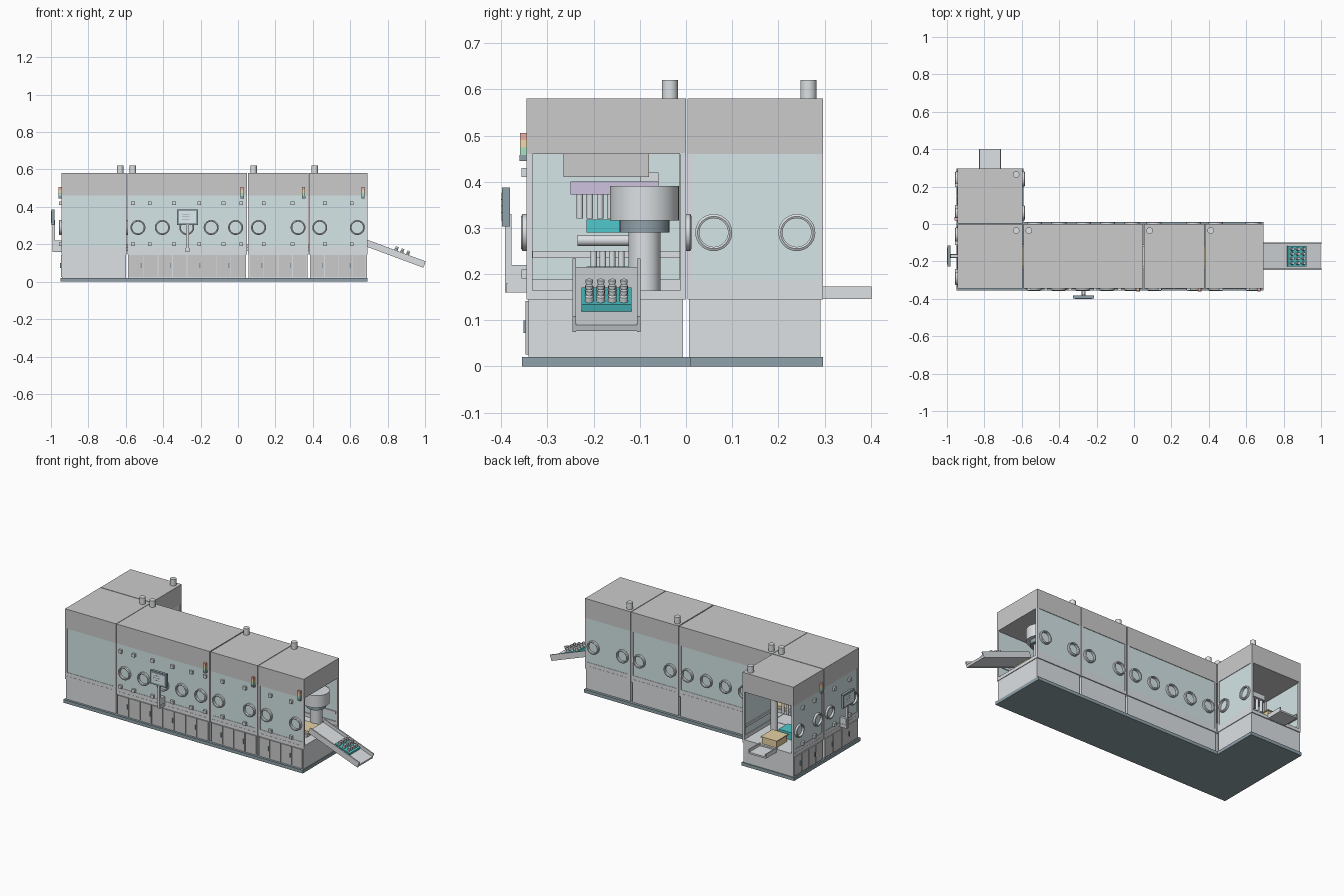
import bpy, bmesh, math
from mathutils import Matrix, Vector

if "Cube" in bpy.data.objects:
    bpy.data.objects.remove(bpy.data.objects["Cube"])

COL = {"body": (.72, .75, .77), "hood": (.66, .66, .66), "door": (.63, .63, .64),
       "glass": (.66, .79, .81), "dark": (.28, .36, .40), "teal": (.08, .58, .60),
       "tan": (.80, .64, .36), "purple": (.62, .54, .74), "screen": (.75, .85, .88),
       "red": (.85, .45, .38), "amber": (.88, .72, .40), "green": (.40, .75, .55)}
MATS = {}
I = Matrix.Identity(4)


def finish(name, bm, col):
    bmesh.ops.recalc_face_normals(bm, faces=bm.faces)
    me = bpy.data.meshes.new(name)
    bm.to_mesh(me)
    bm.free()
    ob = bpy.data.objects.new(name, me)
    bpy.context.collection.objects.link(ob)
    if col not in MATS:
        MATS[col] = bpy.data.materials.new(col)
        MATS[col].diffuse_color = (*COL[col], 1)
    me.materials.append(MATS[col])
    return ob


def box(name, x, y, z, col="body", M=I):
    """Box from (min, max) ranges in the frame M."""
    bm = bmesh.new()
    c = Vector([(a + b) / 2 for a, b in (x, y, z)])
    s = [abs(b - a) for a, b in (x, y, z)]
    bmesh.ops.create_cube(bm, size=1, matrix=M @ Matrix.Translation(c) @ Matrix.Diagonal((*s, 1)))
    return finish(name, bm, col)


def lathe(name, pts, M, col="body", n=32, closed=False):
    """Spin an (r, z) profile about the z axis of M."""
    bm = bmesh.new()
    vs = [bm.verts.new((r, 0, z)) for r, z in pts]
    es = [bm.edges.new(p) for p in zip(vs, vs[1:] + vs[:1] if closed else vs[1:])]
    bmesh.ops.spin(bm, geom=vs + es, cent=(0, 0, 0), axis=(0, 0, 1), angle=2 * math.pi, steps=n)
    bmesh.ops.remove_doubles(bm, verts=bm.verts, dist=1e-5)
    bm.transform(M)
    return finish(name, bm, col)


def cyl(name, p, r, h, col="body", M=I, n=32):
    return lathe(name, [(0, 0), (r, 0), (r, h), (0, h)], M @ Matrix.Translation(p), col, n)


def control_panel(M, u):
    box("panel_bracket", (u - .011, u + .011), (-.045, 0), (.16, .18), "body", M)
    box("panel_post", (u - .007, u + .007), (-.047, -.033), (.16, .33), "body", M)
    box("panel_gusset", (u - .009, u + .009), (-.04, 0), (.18, .22), "body", M)
    box("panel_housing", (u - .055, u + .055), (-.053, -.036), (.303, .387), "dark", M)
    box("panel_screen", (u - .045, u + .045), (-.055, -.05), (.315, .377), "screen", M)
    for z in (.332, .346, .36):
        box("screen_line", (u - .03, u + .012), (-.0555, -.05), (z, z + .003), "dark", M)


def wall(name, M, L, ports=(), doors=0, latches=(), tower=False, panel=None):
    """Glazed wall along local x, outward is local -y."""
    box(name + "_glass", (.002, L - .002), (.003, .008), (.165, .462), "glass", M)
    for a in (0, L - .013):
        box(name + "_pillar", (a, a + .013), (0, .013), (.163, .462), "body", M)
    box(name + "_lower_rail", (.013, L - .013), (.001, .013), (.163, .188), "body", M)
    box(name + "_inner_rail", (.013, L - .013), (.006, .014), (.235, .25), "body", M)
    for u in ports:
        lathe(name + "_glove_port", [(.031, -.006), (.031, .01), (.035, .012), (.040, .009), (.040, -.006)],
              M @ Matrix.Translation((u, 0, .29)) @ Matrix.Rotation(math.pi / 2, 4, 'X'), "body", 40, True)
    for u in latches:
        for z in (.20, .42):
            box(name + "_latch", (u - .01, u + .01), (-.011, .004), (z - .01, z + .01), "body", M)
    w = (L - .016) / doors if doors else 0
    for i in range(doors):
        a = .008 + i * w
        box(name + "_door", (a + .002, a + w - .002), (-.002, .006), (.026, .142), "door", M)
        if i % 2 == 0:
            box(name + "_door_handle", (a + w - .014, a + w - .007), (-.007, 0), (.072, .10), "dark", M)
    if tower:
        u = L - .025
        box("signal_base", (u - .009, u + .009), (-.015, 0), (.445, .458), "dark", M)
        for k, c in enumerate(("green", "amber", "red")):
            box("signal_" + c, (u - .008, u + .008), (-.014, 0), (.458 + k * .016, .474 + k * .016), c, M)
    if panel:
        control_panel(M, panel)


def module(name, x0, x1, y0, y1, px, py):
    """Plinth, cabinet, deck, hood and exhaust stub."""
    box(name + "_plinth", (x0 - .005, x1 + .005 if x1 < .6 else x1),
        (y0 - .01 if y0 < 0 else y0, y1 + .01 if y1 < .1 else y1), (0, .02), "dark")
    box(name + "_cabinet", (x0 + .004, x1 - .004), (y0 + .004, y1 - .006), (.02, .146))
    box(name + "_deck", (x0, x1), (y0, y1), (.145, .165))
    box(name + "_hood", (x0, x1), (y0, y1), (.46, .58), "hood")
    cyl(name + "_exhaust", (px, py, .575), .0175, .045)


# Module bodies
F, B, L0, L1 = -.345, 0, -.945, -.595
RUNS = (("filling", -.592, .047), ("transfer", .053, .376), ("outfeed", .38, .693))
module("leg", L0, L1, .003, .297, -.63, .265)
module("corner", L0, L1, F, -.001, -.63, -.035)
for n, a, b in RUNS:
    module(n, a, b, F, B, a + .03, -.035)

# Glazed walls on the long run, front and back
for n, a, b in RUNS:
    L = b - a
    long = L > .5
    ports = [.057 + i * .1305 for i in range(5)] if long else [.057, L - .055]
    lat = [.03, .12, .25, .385, .515, .61] if long else [.085, L - .085]
    wall(n + "_front", Matrix.Translation((a, F, 0)), L, ports, 8 if long else 4, lat, True, .322 if long else None)
    wall(n + "_back", Matrix.Translation((b, B, 0)) @ Matrix.Rotation(math.pi, 4, 'Z'), L, ports)

# Walls of the corner and the leg
LEFT, RIGHT = Matrix.Rotation(-math.pi / 2, 4, 'Z'), Matrix.Rotation(math.pi / 2, 4, 'Z')
wall("corner_front", Matrix.Translation((L0, F, 0)), L1 - L0)
wall("corner_left", Matrix.Translation((L0, -.001, 0)) @ LEFT, .344, (.058, .286), 4, (.1, .25), False, .17)
wall("leg_left", Matrix.Translation((L0, .297, 0)) @ LEFT, .294, (.057, .237), 4, (.09, .205), True)
wall("leg_right", Matrix.Translation((L1, .003, 0)) @ RIGHT, .294, (.057, .237))

# Sloping outfeed chute with a nest of vials
C = Matrix.Translation((.69, -.172, .212)) @ Matrix.Rotation(.355, 4, 'Y')
box("chute_floor", (-.03, .33), (-.072, .072), (-.022, -.008), "body", C)
for s in (-1, 1):
    box("chute_side", (-.03, .33), (s * .074, s * .066), (-.024, .012), "body", C)
box("vial_tray", (.14, .245), (-.054, .054), (-.008, .008), "teal", C)
for i in range(3):
    for j in range(4):
        v = Matrix.Translation((.16 + i * .033, -.0375 + j * .025, .005))
        lathe("vial", [(0, 0), (.009, 0), (.009, .014), (.006, .018), (.006, .021), (.008, .021), (.008, .028), (0, .028)],
              C @ v, "body", 16)

# Infeed tray at the open end of the leg
box("infeed_floor", (-.83, -.71), (.10, .402), (.146, .156))
for x in (-.83, -.716):
    box("infeed_side", (x, x + .006), (.29, .402), (.146, .173))
box("infeed_tub", (-.82, -.72), (.18, .285), (.166, .205), "tan")
box("infeed_tub_lid", (-.825, -.715), (.175, .29), (.205, .211), "tan")
box("gripper_base", (-.86, -.74), (.06, .15), (.165, .21), "teal")
cyl("gripper_column", (-.69, .12, .165), .02, .23)
box("gripper_arm", (-.82, -.67), (.10, .14), (.37, .40))
for x in (-.81, -.78, -.75):
    cyl("gripper_finger", (x, .12, .30), .009, .07, n=16)

# Rotary drum near the outfeed opening
cyl("drum_column", (.60, -.09, .165), .035, .13)
cyl("drum_collar", (.60, -.09, .29), .054, .026, "dark")
cyl("drum", (.60, -.09, .316), .075, .075)

# Conveyor and filling stations inside the line
box("conveyor_bed", (-.83, .64), (-.24, -.11), (.165, .185))
box("conveyor_belt", (-.83, .66), (-.23, -.12), (.185, .2), "tan")
for x in (-.45, -.15, .2, .45):
    box("nest_tray", (x - .05, x + .05), (-.215, -.125), (.2, .216), "teal")
    for j in range(4):
        cyl("nest_vial", (x, -.2 + j * .02, .215), .007, .035, n=16)
        cyl("needle", (x, -.23 + j * .022, .32), .007, .055, n=16)
    cyl("roller", (x, -.235, .273), .012, .115, M=Matrix.Translation((0, -.12, .273)) @
        Matrix.Translation((x, 0, 0)) @ Matrix.Rotation(-math.pi / 2, 4, 'X') @ Matrix.Translation((-x, .235, -.388)))
    box("stopper_plate", (x - .04, x + .04), (-.215, -.12), (.29, .318), "teal")
    box("needle_bar", (x - .04, x + .04), (-.25, -.06), (.372, .4), "purple")
    box("station_head", (x - .05, x + .05), (-.265, -.08), (.41, .46), "hood")
    box("station_post", (x - .015, x + .015), (-.1, -.06), (.165, .42))

# Smooth the round parts, keep edges crisp
bpy.ops.object.select_all(action='SELECT')
bpy.context.view_layer.objects.active = bpy.context.selected_objects[0]
bpy.ops.object.shade_smooth_by_angle(angle=math.radians(30))

for m in bpy.data.materials:
    if m.users and not m.is_grease_pencil:
        m.use_nodes = True
        m.node_tree.nodes["Principled BSDF"].inputs["Base Color"].default_value = m.diffuse_color
